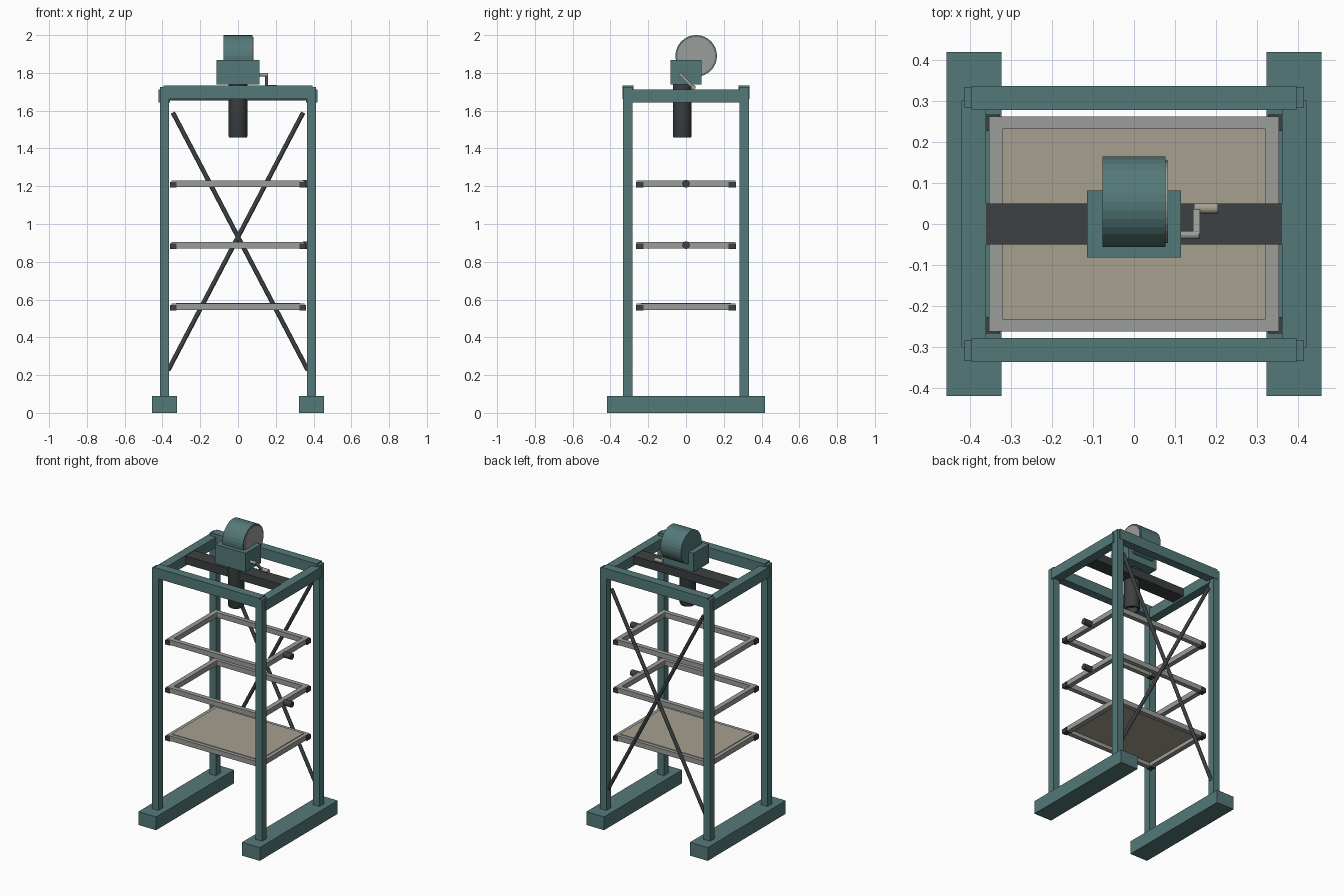
import bpy, math
from mathutils import Vector

if "Cube" in bpy.data.objects:
    bpy.data.objects.remove(bpy.data.objects["Cube"])


def material(name, r, g, b):
    m = bpy.data.materials.new(name)
    m.diffuse_color = (r, g, b, 1)
    m.use_nodes = True
    m.node_tree.nodes["Principled BSDF"].inputs["Base Color"].default_value = m.diffuse_color
    return m


TEAL = material("teal_paint", 0.09, 0.19, 0.19)
DARK = material("dark_metal", 0.045, 0.053, 0.055)
GREY = material("light_metal", 0.33, 0.34, 0.32)
BEIGE = material("artwork_board", 0.39, 0.35, 0.28)


def box(name, x, y, z, mat):
    """Box from its (min, max) range on each axis."""
    bpy.ops.mesh.primitive_cube_add(size=1, location=[(a + b) / 2 for a, b in (x, y, z)])
    o = bpy.context.object
    o.name = name
    o.scale = [b - a for a, b in (x, y, z)]
    bpy.ops.object.transform_apply(location=False, rotation=False, scale=True)
    o.data.materials.append(mat)
    return o


def align(o, p, q):
    o.rotation_euler = (Vector(q) - Vector(p)).to_track_quat('Z', 'Y').to_euler()


def rod(name, p, q, r, mat, sides=20):
    """Cylinder between two points."""
    mid = (Vector(p) + Vector(q)) / 2
    bpy.ops.mesh.primitive_cylinder_add(vertices=sides, radius=r, location=mid,
                                        depth=(Vector(q) - Vector(p)).length)
    o = bpy.context.object
    o.name = name
    align(o, p, q)
    o.data.materials.append(mat)
    return o


def span(s, a, b):
    return tuple(sorted((s * a, s * b)))


# Feet, posts and top frame
for s, side in ((-1, "left"), (1, "right")):
    box(f"{side}_foot", span(s, 0.322, 0.456), (-0.418, 0.418), (0, 0.09), TEAL)
    box(f"{side}_top_rail", span(s, 0.36, 0.42), (-0.3, 0.3), (1.643, 1.713), TEAL)
    for t, end in ((-1, "front"), (1, "back")):
        box(f"{end}_{side}_post", span(s, 0.365, 0.414), span(t, 0.283, 0.333),
            (0.09, 1.725), TEAL)
for t, end in ((-1, "front"), (1, "back")):
    box(f"{end}_top_rail", (-0.395, 0.395), span(t, 0.277, 0.336), (1.663, 1.733), TEAL)
box("camera_crossbeam", (-0.36, 0.36), (-0.05, 0.05), (1.655, 1.71), DARK)

# Crossed braces on the back
for s, side in ((-1, "left"), (1, "right")):
    rod(f"{side}_back_brace", (s * 0.345, 0.305, 1.59), (-s * 0.37, 0.305, 0.225),
        0.012, DARK, 12)

# Sliding frames with corner clamps
for name, z in (("lower", 0.562), ("middle", 0.888), ("upper", 1.213)):
    zr = (z - 0.017, z + 0.017)
    for s, side in ((-1, "left"), (1, "right")):
        box(f"{name}_frame_{side}_bar", span(s, 0.32, 0.353), (-0.231, 0.231), zr, GREY)
        for t, end in ((-1, "front"), (1, "back")):
            box(f"{name}_{end}_{side}_clamp", span(s, 0.326, 0.36), span(t, 0.226, 0.266),
                (z - 0.02, z + 0.01), DARK)
    for t, end in ((-1, "front"), (1, "back")):
        box(f"{name}_frame_{end}_bar", (-0.353, 0.353), span(t, 0.231, 0.262), zr, GREY)
    if name == "lower":
        box("artwork_board", (-0.328, 0.328), (-0.238, 0.238), (z + 0.008, z + 0.021), BEIGE)
    else:
        rod(f"{name}_focus_knob", (0.345, 0, z), (0.408, 0, z), 0.02, DARK)

# Camera body, film drum and its side cover
box("camera_body", (-0.114, 0.114), (-0.082, 0.082), (1.738, 1.867), TEAL)
rod("film_drum", (-0.077, 0.054, 1.89), (0.077, 0.054, 1.89), 0.11, TEAL, 32)
rod("drum_cover", (0.07, 0.054, 1.89), (0.083, 0.054, 1.89), 0.1, GREY, 32)

# Hollow lens barrel, turned from a profile
profile = [(0, 1.75), (0.05, 1.75), (0.05, 1.465), (0.046, 1.457), (0.038, 1.457),
           (0.034, 1.49), (0, 1.49)]
n = 32
verts = [(r * math.cos(2 * math.pi * i / n), -0.02 + r * math.sin(2 * math.pi * i / n), z)
         for r, z in profile[1:-1] for i in range(n)]
rings = len(profile) - 2
faces = [(k * n + i, (k + 1) * n + i, (k + 1) * n + (i + 1) % n, k * n + (i + 1) % n)
         for k in range(rings - 1) for i in range(n)]
faces = [tuple(f) for f in faces]
faces += [tuple(range(n)), tuple((rings - 1) * n + i for i in range(n))]
mesh = bpy.data.meshes.new("lens_barrel")
mesh.from_pydata(verts, [], faces)
lens = bpy.data.objects.new("lens_barrel", mesh)
bpy.context.collection.objects.link(lens)
mesh.materials.append(DARK)
bpy.context.view_layer.objects.active = lens
bpy.ops.object.select_all(action='DESELECT')
lens.select_set(True)
bpy.ops.object.mode_set(mode='EDIT')
bpy.ops.mesh.select_all(action='SELECT')
bpy.ops.mesh.normals_make_consistent(inside=False)
bpy.ops.object.mode_set(mode='OBJECT')
bpy.ops.object.shade_smooth_by_angle()

# Hand crank on the right
rod("crank_shaft", (0.11, -0.027, 1.79), (0.158, -0.027, 1.79), 0.01, GREY, 16)
a, b = (0.152, -0.03, 1.794), (0.152, 0.038, 1.722)
arm = box("crank_arm", (0.144, 0.16), (-0.008, 0.008), (-0.05, 0.05), GREY)
arm.location = (Vector(a) + Vector(b)) / 2
arm.rotation_euler = (math.atan2(b[1] - a[1], a[2] - b[2]), 0, 0)
rod("crank_handle", (0.146, 0.038, 1.724), (0.204, 0.038, 1.724), 0.0125, BEIGE, 16)
